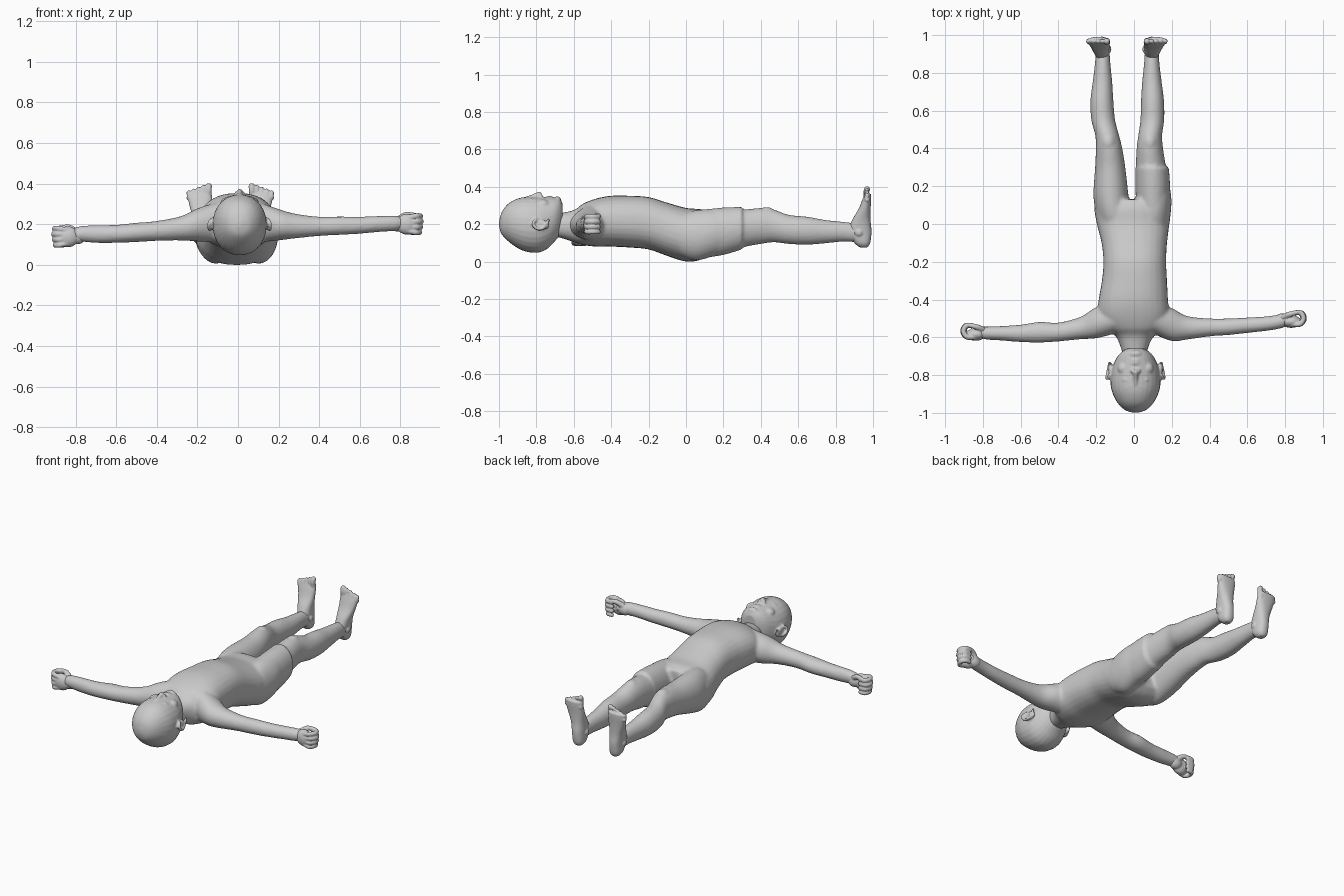
import bpy, bmesh, math
from mathutils import Vector, Matrix

OTHER = {0: (1, 2), 1: (0, 2), 2: (0, 1)}


def spline(rows, steps):
    """Catmull-Rom interpolation of equal-length rows."""
    out, n = [], len(rows)
    for i in range(n - 1):
        p = [rows[max(0, min(n - 1, i + k))] for k in (-1, 0, 1, 2)]
        for s in range(steps):
            t = s / steps
            out.append([b + .5 * t * (c - a + t * (2 * a - 5 * b + 4 * c - d + t * (3 * (b - c) + d - a)))
                        for a, b, c, d in zip(*p)])
    return out + [list(rows[-1])]


def loft(bm, axis, rows, power=2.0, sides=28, steps=4):
    """Rows are (position along axis, min, max, min, max) of rounded cross-sections."""
    u, v = OTHER[axis]
    rings = []
    for pos, u0, u1, v0, v1 in spline(rows, steps):
        ring = []
        for k in range(sides):
            a = math.tau * k / sides
            c, s = math.cos(a), math.sin(a)
            co = Vector()
            co[axis] = pos
            co[u] = (u0 + u1) / 2 + (u1 - u0) / 2 * math.copysign(abs(c) ** (2 / power), c)
            co[v] = (v0 + v1) / 2 + (v1 - v0) / 2 * math.copysign(abs(s) ** (2 / power), s)
            ring.append(bm.verts.new(co))
        rings.append(ring)
    for a, b in zip(rings, rings[1:]):
        for k in range(sides):
            j = (k + 1) % sides
            bm.faces.new((a[k], a[j], b[j], b[k]))
    bm.faces.new(rings[0][::-1])
    bm.faces.new(rings[-1])


def blob(bm, center, size, tilt=0):
    m = Matrix.Translation(center) @ Matrix.Rotation(tilt, 4, 'X') @ Matrix.Diagonal((*size, 1))
    bmesh.ops.create_icosphere(bm, subdivisions=3, radius=1, matrix=m)


def beads(bm, rows, steps=6):
    """Rounded tube through (x, y, z, radius) points; later fused."""
    for x, y, z, r in spline(rows, steps):
        bmesh.ops.create_icosphere(bm, subdivisions=2, radius=r, matrix=Matrix.Translation((x, y, z)))


def fuse(name, bm, voxel, smooth):
    """Turn overlapping volumes into one soft skin."""
    bmesh.ops.recalc_face_normals(bm, faces=bm.faces)
    me = bpy.data.meshes.new(name)
    bm.to_mesh(me)
    bm.free()
    ob = bpy.data.objects.new(name, me)
    bpy.context.collection.objects.link(ob)
    rm = ob.modifiers.new("skin", 'REMESH')
    rm.mode, rm.voxel_size, rm.use_smooth_shade = 'VOXEL', voxel, True
    sm = ob.modifiers.new("soften", 'SMOOTH')
    sm.factor, sm.iterations = .5, smooth
    return ob


def leg_axis(y):
    return -min(.06 * y, .036)


# Torso and neck
body = bmesh.new()
loft(body, 1, [
    (-.72, -.05, .06, .14, .25), (-.64, -.075, .08, .118, .265), (-.59, -.10, .11, .10, .28),
    (-.55, -.15, .16, .088, .31), (-.48, -.19, .185, .08, .337), (-.4, -.187, .18, .08, .352),
    (-.3, -.17, .175, .075, .352), (-.2, -.162, .17, .065, .345), (-.1, -.172, .175, .03, .315),
    (0, -.197, .187, 0, .287), (.08, -.21, .188, .01, .28), (.13, -.2, .175, .05, .26)], 2.3)

# Arms
loft(body, 0, [
    (-.1, -.58, -.42, .11, .31), (-.2, -.605, -.44, .115, .278), (-.28, -.61, -.49, .12, .24),
    (-.4, -.622, -.522, .118, .216), (-.5, -.628, -.518, .112, .207), (-.6, -.625, -.533, .108, .197),
    (-.7, -.617, -.54, .108, .195), (-.78, -.612, -.543, .115, .19), (-.83, -.6, -.55, .12, .17)])
loft(body, 0, [
    (.1, -.58, -.42, .11, .31), (.2, -.62, -.445, .12, .275), (.28, -.612, -.487, .13, .252),
    (.4, -.595, -.5, .142, .237), (.5, -.588, -.5, .147, .238), (.6, -.577, -.495, .153, .237),
    (.7, -.566, -.489, .162, .241), (.78, -.552, -.478, .167, .242), (.83, -.53, -.475, .18, .23)])

# Legs: (y, offset from middle, half width, z min, z max)
LEG = [(-.03, .1, .08, .03, .25), (.05, .105, .092, .005, .275), (.15, .113, .093, .03, .28),
       (.3, .108, .08, .075, .278), (.4, .108, .07, .094, .287), (.47, .114, .063, .103, .278),
       (.55, .13, .063, .094, .25), (.65, .134, .061, .09, .24), (.75, .131, .052, .098, .222),
       (.85, .13, .041, .107, .212), (.93, .13, .036, .1, .2)]
for s in (-1, 1):
    loft(body, 1, [(y, leg_axis(y) + s * o - r, leg_axis(y) + s * o + r, a, b) for y, o, r, a, b in LEG])
    blob(body, (leg_axis(.43) + s * .11, .43, .262), (.035, .045, .03))
# Hem of the shorts on one thigh
loft(body, 1, [(.1, .01, .19, .02, .28), (.2, .008, .191, .035, .289), (.3, .008, .185, .065, .293)])
fuse("body", body, .009, 5)

# Feet with toes
for s, side in ((-1, "left"), (1, "right")):
    foot = bmesh.new()
    cx = -.038
    rows = [(.076, .13, .018, .93, .97), (.1, .13, .036, .9, .985), (.16, .132, .041, .87, .992),
            (.22, .137, .045, .887, .987), (.28, .144, .054, .922, .987), (.33, .149, .06, .942, .99),
            (.362, .15, .056, .955, .99)]
    loft(foot, 2, [(z, cx + s * o - r, cx + s * o + r, a, b) for z, o, r, a, b in rows], 2.3)
    for i in range(5):
        x, r = cx + s * (.106 + .0245 * i), .017 if i == 0 else .0125
        top = .403 - .009 * i - r
        beads(foot, [(x, .97, .33, r), (x, .962, top - .02, r * .85), (x, .968, top, r)])
    for k in (-1, 1):
        blob(foot, (cx + s * .132 + k * .038, .925, .155), (.012, .02, .02))
    fuse(side + "_foot", foot, .005, 2)

# Fists, thumb side up
for s, side, c in ((-1, "left", (-.843, -.57, .138)), (1, "right", (.838, -.502, .2))):
    hand = bmesh.new()

    def at(x, y, z, r):
        return (c[0] + s * x, c[1] + y, c[2] + z, r)
    blob(hand, at(-.005, -.015, 0, 0)[:3], (.055, .033, .052))
    blob(hand, at(-.05, -.003, 0, 0)[:3], (.045, .032, .037))
    for i in range(4):
        z, r = .04 - .027 * i, .0145 - .001 * (i == 3)
        k = 1 - .06 * abs(i - 1)
        beads(hand, [at(0, -.028, z * .8, r), at(.042 * k, -.028, z, r), at(.063 * k, 0, z, r),
                     at(.05 * k, .03, z, r), at(.015, .033, z, r * .9)])
    beads(hand, [at(-.045, .01, .025, .017), at(-.01, .025, .046, .015), at(.035, .036, .044, .012)])
    fuse(side + "_fist", hand, .0045, 1)

# Head with face
head = bmesh.new()
hx = .008
PROFILE = [(-.999, .012, .185, .215), (-.985, .055, .145, .265), (-.95, .093, .108, .31),
           (-.9, .12, .072, .337), (-.85, .132, .052, .346), (-.79, .13, .048, .346),
           (-.74, .115, .07, .345), (-.7, .095, .11, .343), (-.675, .07, .14, .337), (-.66, .045, .18, .31)]
loft(head, 1, [(y, hx - r, hx + r, a, b) for y, r, a, b in PROFILE], 2.1)
beads(head, [(hx, -.85, .338, .012), (hx, -.815, .35, .012), (hx, -.785, .36, .015)])
blob(head, (hx, -.688, .327), (.035, .02, .022))
for s in (-1, 1):
    # Nostrils, eyelids, brows, cheeks and ears
    blob(head, (hx + s * .015, -.778, .35), (.012, .012, .012))
    blob(head, (hx + s * .048, -.825, .322), (.024, .013, .017))
    beads(head, [(hx + s * .02, -.86, .334, .011), (hx + s * .05, -.868, .322, .012), (hx + s * .085, -.855, .297, .01)])
    blob(head, (hx + s * .06, -.765, .303), (.035, .035, .03))
    ex = hx + s * .138
    blob(head, (ex - s * .005, -.77, .198), (.01, .042, .026), -.2)
    beads(head, [(ex, -.735, .222, .008), (ex + s * .006, -.765, .178, .008), (ex + s * .012, -.8, .178, .009),
                 (ex + s * .012, -.818, .205, .009), (ex, -.8, .226, .008)])
# Lips
for y, w in ((-.737, .034), (-.722, .028)):
    beads(head, [(hx - w, y + .002, .333, .006), (hx, y, .344, .0085), (hx + w, y + .002, .333, .006)])
fuse("head", head, .006, 2)
